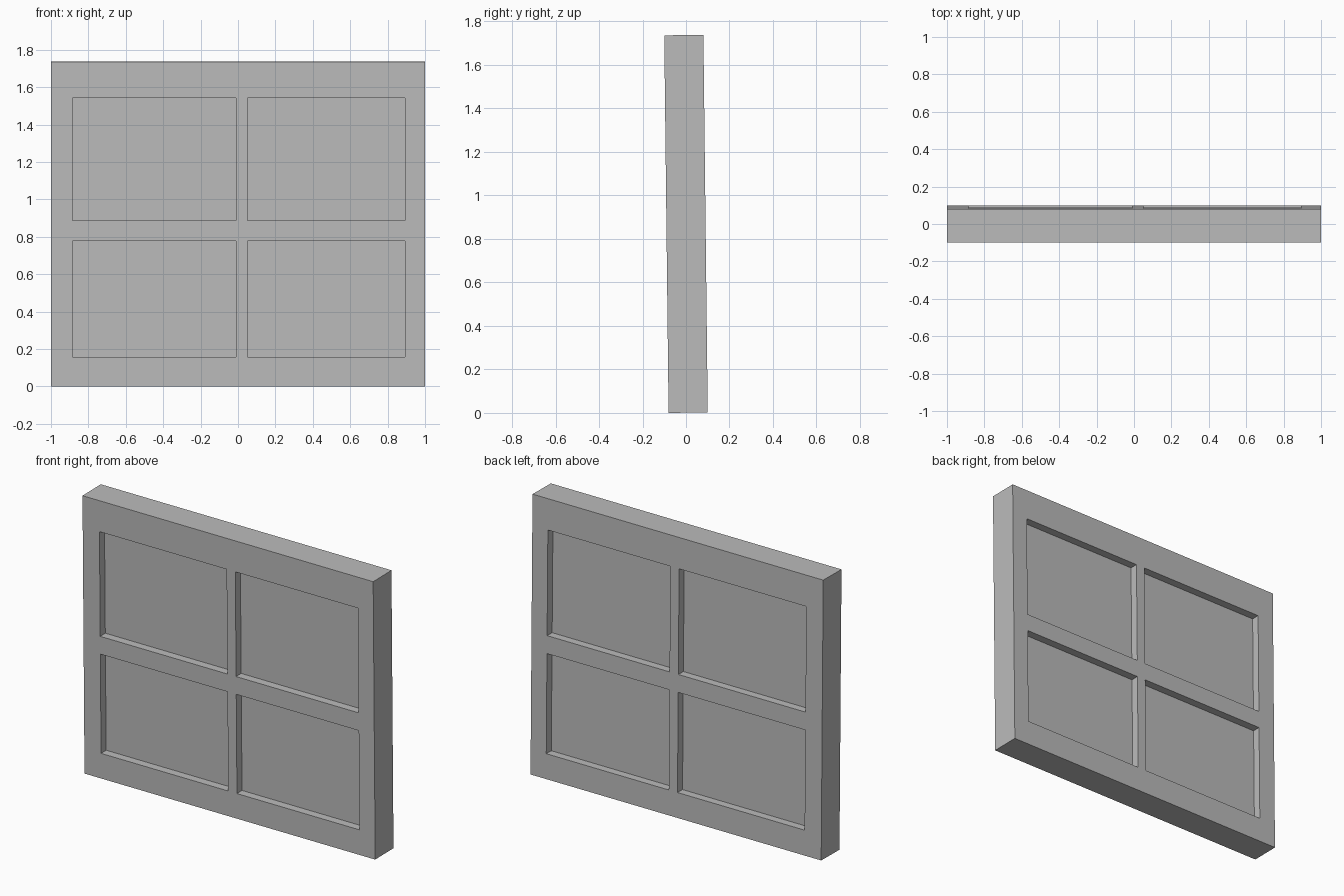
import bpy
import bmesh
from mathutils import Matrix

if "Cube" in bpy.data.objects:
    bpy.data.objects.remove(bpy.data.objects["Cube"], do_unlink=True)

HEIGHT, DEPTH, RECESS = 1.736, 0.18, 0.05
MID = 0.869
TILT = Matrix.Translation((0, 0, MID)) @ Matrix.Rotation(0.0115, 4, "X")

# Frame lines: outer edge, openings and dividing bars
COLUMNS = [-1, -0.885, -0.01, 0.05, 0.893, 1]
ROWS = [-HEIGHT / 2, 0.158 - MID, 0.778 - MID, 0.889 - MID, 1.543 - MID, HEIGHT / 2]

grey = bpy.data.materials.new("grey")
grey.use_nodes = True
grey.diffuse_color = (0.5, 0.5, 0.5, 1)
grey.node_tree.nodes["Principled BSDF"].inputs["Base Color"].default_value = (0.5, 0.5, 0.5, 1)


def slab(name, cells, thickness):
    """Extrude a set of (column, row) cells into one slab centred on y = 0."""
    bm = bmesh.new()
    for c, r in cells:
        corners = [(c, r), (c + 1, r), (c + 1, r + 1), (c, r + 1)]
        bm.faces.new([bm.verts.new((COLUMNS[i], -thickness / 2, ROWS[j])) for i, j in corners])
    bmesh.ops.remove_doubles(bm, verts=bm.verts[:], dist=0.0001)
    grown = bmesh.ops.extrude_face_region(bm, geom=bm.faces[:], use_keep_orig=True)
    moved = [v for v in grown["geom"] if isinstance(v, bmesh.types.BMVert)]
    bmesh.ops.translate(bm, verts=moved, vec=(0, thickness, 0))
    bmesh.ops.recalc_face_normals(bm, faces=bm.faces[:])
    bmesh.ops.dissolve_limit(bm, angle_limit=0.01, verts=bm.verts[:], edges=bm.edges[:])
    mesh = bpy.data.meshes.new(name)
    bm.to_mesh(mesh)
    bm.free()
    mesh.materials.append(grey)
    obj = bpy.data.objects.new(name, mesh)
    obj.matrix_world = TILT
    bpy.context.collection.objects.link(obj)


# Frame with four openings
openings = {(c, r): f"{v}_{h}_pane" for c, h in ((1, "right"), (3, "left"))
            for r, v in ((1, "lower"), (3, "upper"))}
slab("window_frame", [(c, r) for c in range(5) for r in range(5) if (c, r) not in openings], DEPTH)

# Panes, recessed equally on both sides
for cell, name in openings.items():
    slab(name, [cell], DEPTH - 2 * RECESS)
